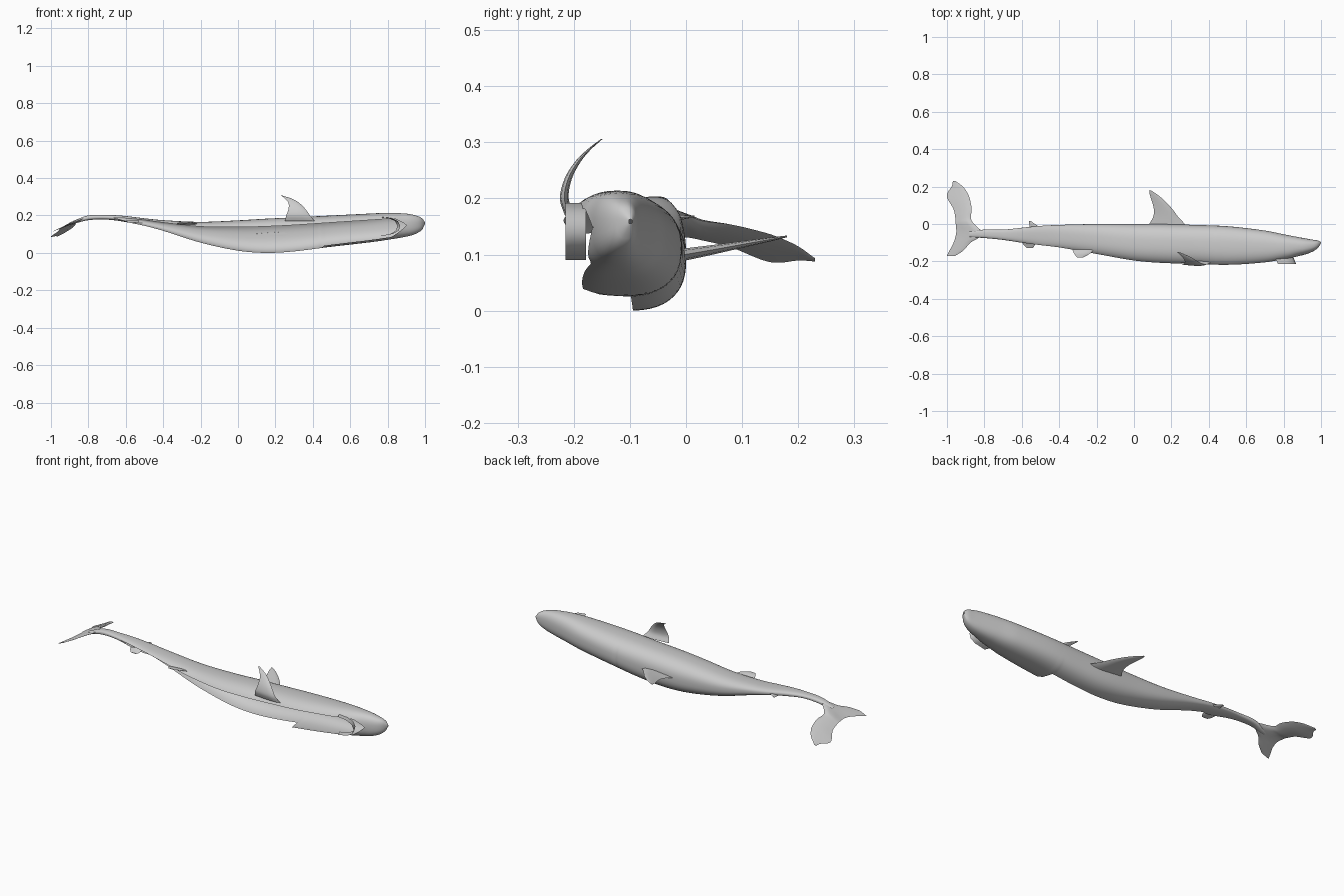
import bpy, bmesh, math
from mathutils import Vector

cube = bpy.data.objects.get("Cube")
if cube:
    bpy.data.objects.remove(cube, do_unlink=True)

grey = bpy.data.materials.new("shark_grey")
grey.use_nodes = True
COL = (0.6, 0.6, 0.6, 1)
grey.diffuse_color = COL
grey.node_tree.nodes["Principled BSDF"].inputs["Base Color"].default_value = COL


def loft(name, rings, closed=True, caps=True):
    """Skin a list of equal-length rings of points."""
    bm = bmesh.new()
    vs = [[bm.verts.new(p) for p in ring] for ring in rings]
    n = len(vs[0])
    for a, b in zip(vs, vs[1:]):
        for i in range(n if closed else n - 1):
            j = (i + 1) % n
            bm.faces.new((a[i], a[j], b[j], b[i]))
    if closed and caps:
        bm.faces.new(vs[0])
        bm.faces.new(vs[-1][::-1])
    bmesh.ops.remove_doubles(bm, verts=bm.verts, dist=0.0003)
    bmesh.ops.recalc_face_normals(bm, faces=bm.faces)
    me = bpy.data.meshes.new(name)
    bm.to_mesh(me)
    bm.free()
    ob = bpy.data.objects.new(name, me)
    bpy.context.collection.objects.link(ob)
    me.materials.append(grey)
    bpy.ops.object.select_all(action='DESELECT')
    bpy.context.view_layer.objects.active = ob
    ob.select_set(True)
    bpy.ops.object.shade_smooth_by_angle(angle=math.radians(50))
    return ob


def spline(rows, x):
    """Smoothly interpolate rows keyed by their first value."""
    k = 0
    while k < len(rows) - 2 and x > rows[k + 1][0]:
        k += 1
    r0, r1, r2, r3 = (rows[min(max(i, 0), len(rows) - 1)] for i in range(k - 1, k + 3))
    h = r2[0] - r1[0]
    t = (x - r1[0]) / h
    out = []
    for c in range(1, len(r1)):
        m1 = (r2[c] - r0[c]) / (r2[0] - r0[0]) * h
        m2 = (r3[c] - r1[c]) / (r3[0] - r1[0]) * h
        out.append((2*t**3 - 3*t*t + 1) * r1[c] + (t**3 - 2*t*t + t) * m1
                   + (3*t*t - 2*t**3) * r2[c] + (t**3 - t*t) * m2)
    return out


def ramp(x, points):
    """Piecewise linear lookup."""
    for (x0, v0), (x1, v1) in zip(points, points[1:]):
        if x <= x1:
            return v0 + (v1 - v0) * max(0, (x - x0) / (x1 - x0))
    return points[-1][1]


# Body stations: x, back y, belly y, upper flank z, lower flank z
BODY = [
    (-0.88, -0.04, -0.07, 0.172, 0.155),
    (-0.80, -0.03, -0.075, 0.200, 0.175),
    (-0.70, -0.03, -0.085, 0.203, 0.178),
    (-0.60, -0.02, -0.10, 0.197, 0.165),
    (-0.50, -0.01, -0.113, 0.185, 0.145),
    (-0.40, -0.005, -0.125, 0.175, 0.118),
    (-0.20, 0.00, -0.16, 0.166, 0.055),
    (0.00, 0.00, -0.195, 0.174, 0.012),
    (0.15, 0.00, -0.208, 0.183, 0.00),
    (0.30, -0.004, -0.212, 0.19, 0.008),
    (0.50, -0.012, -0.218, 0.20, 0.033),
    (0.70, -0.035, -0.205, 0.21, 0.056),
    (0.80, -0.055, -0.188, 0.214, 0.070),
    (0.90, -0.074, -0.167, 0.21, 0.087),
    (0.95, -0.083, -0.150, 0.20, 0.102),
    (0.985, -0.089, -0.127, 0.185, 0.125),
    (1.00, -0.096, -0.102, 0.163, 0.155),
]
# Angular limits of the shell, which is open along the belly
UPPER = [(-0.66, 180), (-0.5, 152), (0.84, 152), (0.90, 180)]
LOWER = [(-0.66, -180), (-0.5, -95), (0.0, -88), (0.44, -85),
         (0.455, -122), (0.82, -128), (0.90, -180)]
P, SEG = 0.8, 32


def spow(v):
    return math.copysign(abs(v) ** P, v)


rings = []
N = 150
for i in range(N + 1):
    x = -0.88 + 1.88 * i / N
    y1, y0, z1, z0 = spline(BODY, x)
    au, al = math.radians(ramp(x, UPPER)), math.radians(ramp(x, LOWER))
    stretch = 1 / abs(math.cos(au)) ** P
    ring = []
    for s in range(SEG + 1):
        a = al + (au - al) * s / SEG
        c = spow(math.cos(a)) * (stretch if math.cos(a) < 0 else 1)
        ring.append((x, (y0 + y1) / 2 + c * (y1 - y0) / 2,
                     (z0 + z1) / 2 + spow(math.sin(a)) * (z1 - z0) / 2))
    rings.append(ring)
loft("body", rings, closed=False)

# Fin section: pointed-oval ring from leading to trailing edge
CHORD = [(0, 0), (0.12, 0.7), (0.35, 1), (0.7, 0.55), (1, 0),
         (0.7, -0.55), (0.35, -1), (0.12, -0.7)]


def fin(name, rows, thick, normal, steps=4):
    """Rows run root to tip: leading point, trailing point."""
    flat = [(i, *a, *b) for i, (a, b) in enumerate(rows)]
    rings, last = [], len(rows) - 1
    n = Vector(normal)
    for i in range(last * steps + 1):
        t = i / steps
        v = spline(flat, t)
        a, b = Vector(v[:3]), Vector(v[3:])
        h = ramp(t / last, [(p / (len(thick) - 1), w) for p, w in enumerate(thick)]) / 2
        rings.append([a.lerp(b, f) + n * (w * h) for f, w in CHORD])
    return loft(name, rings)


# Dorsal fin
fin("dorsal_fin", [((l, y, 0.10 + 0.18 * max(y, 0)), (t, y, 0.10 + 0.18 * max(y, 0))) for l, t, y in [
    (0.275, 0.08, -0.003), (0.235, 0.103, 0.04), (0.205, 0.106, 0.08),
    (0.168, 0.096, 0.12), (0.128, 0.085, 0.155), (0.09, 0.081, 0.18)]],
    [0.022, 0.012, 0.003], (0, 0, 1))

# Pectoral fin, curving up and back
fin("pectoral_fin", [((l, y, z), (t, y, z)) for l, t, y, z in [
    (0.41, 0.25, -0.207, 0.17), (0.385, 0.258, -0.217, 0.20),
    (0.36, 0.27, -0.21, 0.235), (0.33, 0.27, -0.193, 0.265),
    (0.295, 0.255, -0.173, 0.287), (0.24, 0.23, -0.15, 0.306)]],
    [0.018, 0.012, 0.003], (0, 1, 0))


# Tail fin, drooping towards its trailing edge
def tail_pt(x, y):
    return (x, y, 0.195 - 0.42 * (-0.8 - x) - 0.16 * max(y, 0))


fin("tail_fin", [(tail_pt(l, y), tail_pt(t, y)) for l, t, y in [
    (-0.955, -0.968, 0.23), (-0.915, -0.975, 0.20), (-0.89, -0.998, 0.165),
    (-0.878, -0.997, 0.135), (-0.868, -0.965, 0.08), (-0.872, -0.955, 0.03),
    (-0.855, -0.953, 0.0), (-0.815, -0.95, -0.04), (-0.825, -0.955, -0.07),
    (-0.875, -0.965, -0.10), (-0.91, -0.985, -0.14), (-0.955, -1.0, -0.17)]],
    [0.003, 0.008, 0.02, 0.01, 0.003], (0, 0, 1))

# Small rear fins: rows of leading x, trailing x, y, z
SMALL = {
    "second_dorsal_fin": [(-0.50, -0.56, -0.018, 0.165), (-0.53, -0.56, 0.0, 0.167),
                          (-0.55, -0.562, 0.015, 0.168)],
    "anal_fin": [(-0.53, -0.60, -0.095, 0.172), (-0.53, -0.59, -0.112, 0.165),
                 (-0.54, -0.575, -0.128, 0.16)],
    "pelvic_fin": [(-0.21, -0.33, -0.135, 0.152), (-0.235, -0.32, -0.158, 0.16),
                   (-0.27, -0.305, -0.178, 0.162)],
}
for name, rows in SMALL.items():
    fin(name, [((l, y, z), (t, y, z)) for l, t, y, z in rows],
        [0.010, 0.003], (0, 0, 1))

# Lower jaw: a curved lip around the mouth
jaw = [(0.77, 0.192), (0.82, 0.186), (0.855, 0.17), (0.867, 0.145),
       (0.86, 0.12), (0.83, 0.102), (0.77, 0.09)]
loft("lower_jaw", [[(x + (y + 0.215) * -0.4, y, z) for x, z in jaw]
                   for y in (-0.178, -0.19, -0.203, -0.215)], closed=False)
